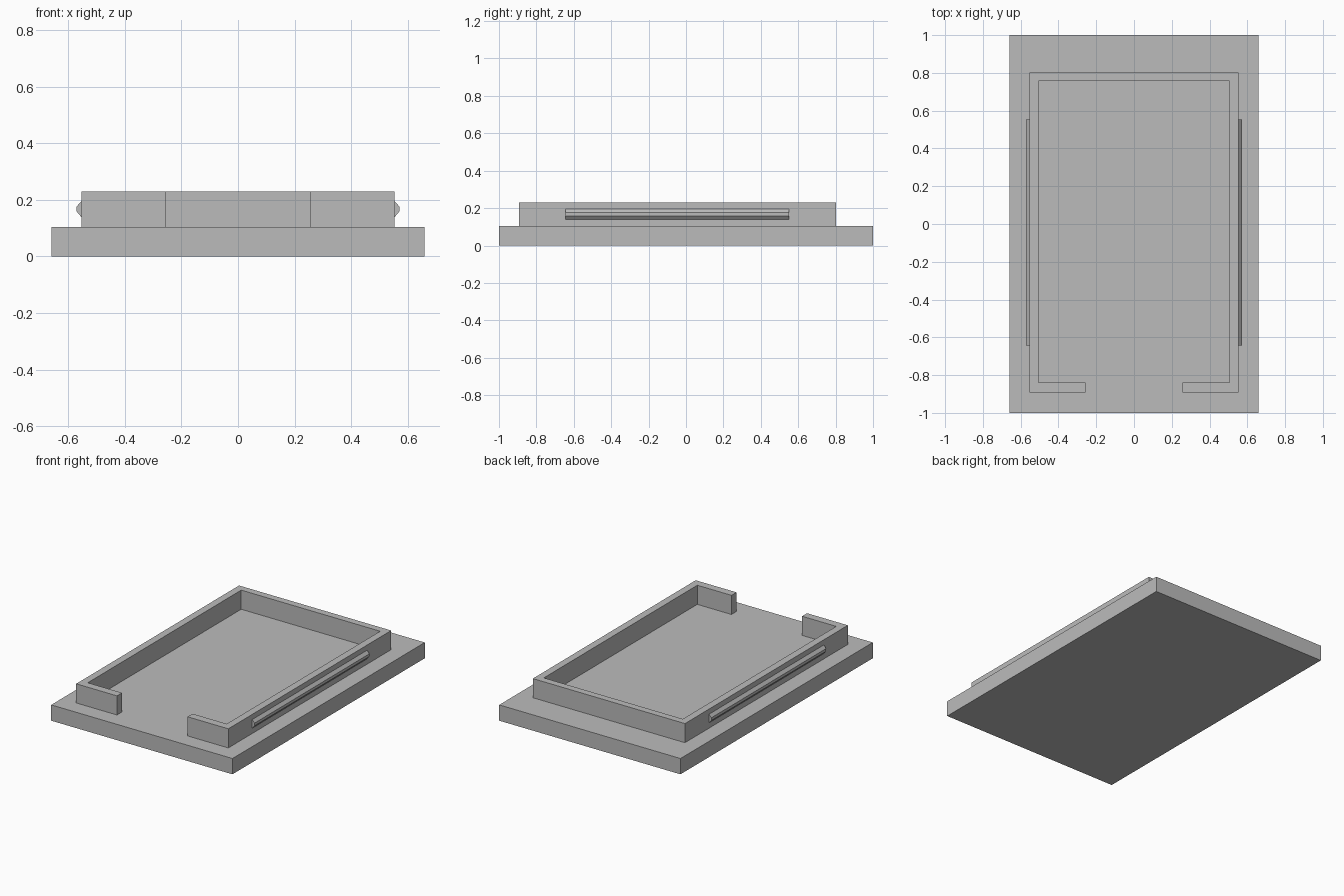
import bpy
import bmesh
from mathutils import Vector

old = bpy.data.objects.get("Cube")
if old:
    bpy.data.objects.remove(old, do_unlink=True)

GREY = (0.5, 0.5, 0.5, 1.0)
grey = bpy.data.materials.new("plain grey")
grey.use_nodes = True
grey.diffuse_color = GREY
grey.node_tree.nodes["Principled BSDF"].inputs["Base Color"].default_value = GREY


def extrude_profile(name, points, direction):
    """Closed flat profile pushed along a direction into a solid."""
    bm = bmesh.new()
    face = bm.faces.new([bm.verts.new(p) for p in points])
    result = bmesh.ops.extrude_face_region(bm, geom=[face], use_keep_orig=True)
    moved = [v for v in result["geom"] if isinstance(v, bmesh.types.BMVert)]
    bmesh.ops.translate(bm, verts=moved, vec=Vector(direction))
    bmesh.ops.recalc_face_normals(bm, faces=bm.faces)
    mesh = bpy.data.meshes.new(name)
    bm.to_mesh(mesh)
    bm.free()
    mesh.materials.append(grey)
    obj = bpy.data.objects.new(name, mesh)
    bpy.context.collection.objects.link(obj)
    return obj


BASE_X, BASE_TOP, RIM_TOP = 0.66, 0.104, 0.23
OUT_X, IN_X, GAP_X = 0.554, 0.506, 0.257
OUT_BACK, IN_BACK, IN_FRONT, OUT_FRONT = 0.802, 0.756, -0.84, -0.892

# Base plate
corners = [(-BASE_X, -1, 0), (BASE_X, -1, 0), (BASE_X, 1, 0), (-BASE_X, 1, 0)]
extrude_profile("base_plate", corners, (0, 0, BASE_TOP))

# Raised rim, open in the middle of the front
half = [(GAP_X, IN_FRONT), (GAP_X, OUT_FRONT), (OUT_X, OUT_FRONT), (OUT_X, OUT_BACK)]
inner = [(IN_X, IN_BACK), (IN_X, IN_FRONT)]
outline = half + [(-x, y) for x, y in reversed(half)]
outline += [(-x, y) for x, y in reversed(inner)] + inner
extrude_profile("rim_wall", [(x, y, BASE_TOP) for x, y in outline],
                (0, 0, RIM_TOP - BASE_TOP))

# Bevelled snap ridge along each side of the rim
section = [(OUT_X, 0.139), (0.571, 0.159), (0.571, 0.177), (OUT_X, 0.196)]
for side, name in ((1, "left_ridge"), (-1, "right_ridge")):
    extrude_profile(name, [(side * x, -0.643, z) for x, z in section], (0, 1.195, 0))
